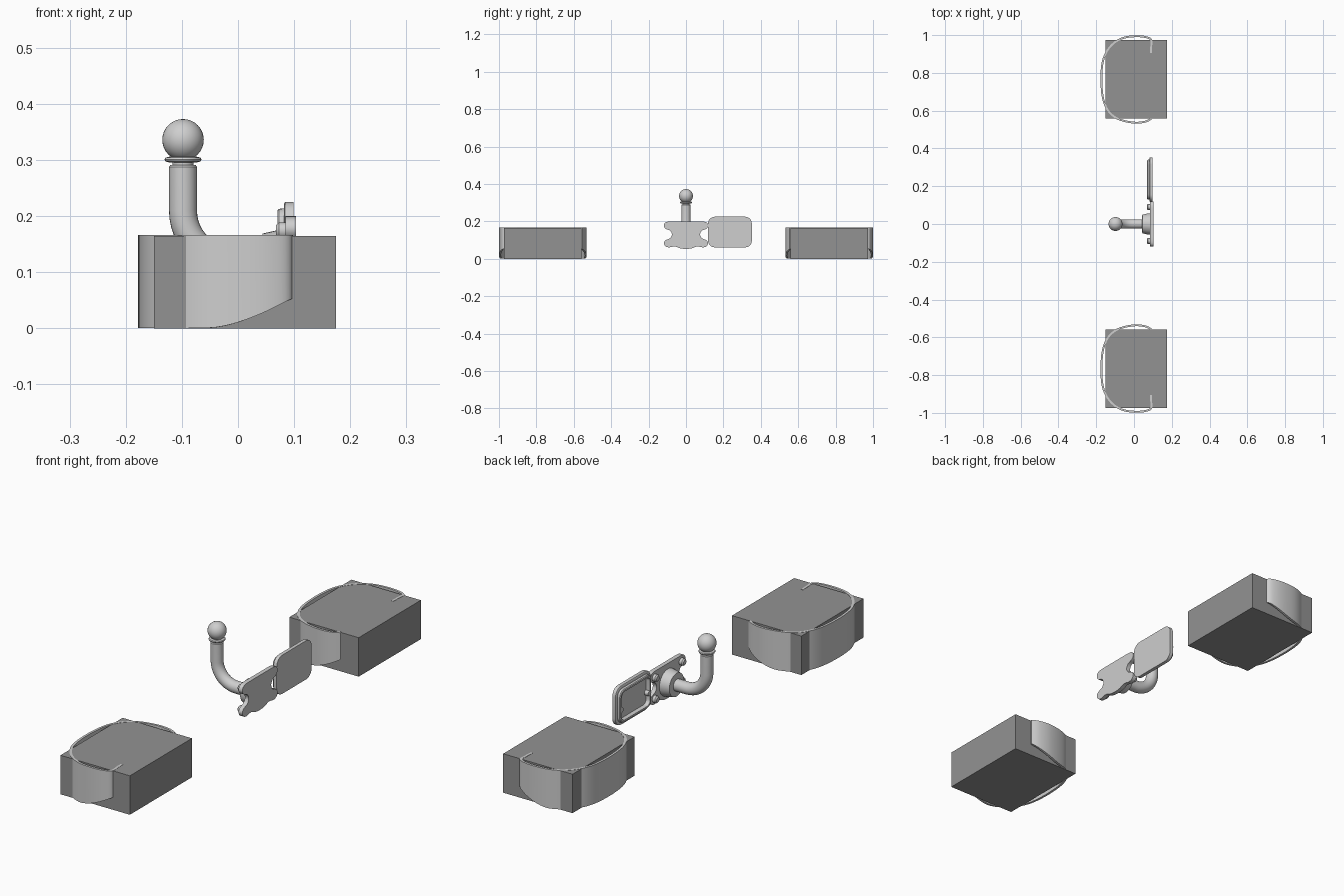
import bpy, bmesh, math
from mathutils import Vector

if "Cube" in bpy.data.objects:
    bpy.data.objects.remove(bpy.data.objects["Cube"])


def material(name, v):
    m = bpy.data.materials.new(name)
    m.diffuse_color = (v, v, v, 1)
    m.use_nodes = True
    m.node_tree.nodes["Principled BSDF"].inputs["Base Color"].default_value = m.diffuse_color
    return m


LIGHT = material("light grey", 0.62)
DARK = material("dark grey", 0.29)


def finish(name, bm, mat, smooth=True):
    bmesh.ops.recalc_face_normals(bm, faces=bm.faces)
    me = bpy.data.meshes.new(name)
    bm.to_mesh(me)
    bm.free()
    ob = bpy.data.objects.new(name, me)
    bpy.context.collection.objects.link(ob)
    me.materials.append(mat)
    if smooth:
        bpy.ops.object.select_all(action='DESELECT')
        ob.select_set(True)
        bpy.context.view_layer.objects.active = ob
        bpy.ops.object.shade_smooth_by_angle(angle=math.radians(35))
    return ob


def loft(name, loops, mat):
    """Skin a stack of equal loops and cap both ends."""
    bm = bmesh.new()
    rings = [[bm.verts.new(p) for p in lp] for lp in loops]
    n = len(rings[0])
    for a, b in zip(rings, rings[1:]):
        for i in range(n):
            j = (i + 1) % n
            bm.faces.new((a[i], a[j], b[j], b[i]))
    bm.faces.new(rings[0])
    bm.faces.new(rings[-1])
    return finish(name, bm, mat)


def spline(pts, steps=6, closed=False):
    """Catmull-Rom curve through 2D points."""
    pts = [Vector(p) for p in pts]
    n, out = len(pts), []
    get = (lambda i: pts[i % n]) if closed else (lambda i: pts[max(0, min(n - 1, i))])
    for i in range(n if closed else n - 1):
        a, b, c, d = (get(i + k) for k in (-1, 0, 1, 2))
        for s in range(steps):
            t = s / steps
            out.append(0.5 * (2 * b + (c - a) * t + (2 * a - 5 * b + 4 * c - d) * t * t
                              + (3 * b - a - 3 * c + d) * t ** 3))
    return out if closed else out + [pts[-1]]


def turned(name, profile, centre, axis, n=32):
    """Solid of revolution from (radius, offset) pairs along x or z."""
    loops = []
    for r, h in profile:
        lp = []
        for k in range(n):
            a = 2 * math.pi * k / n
            u, v = r * math.cos(a), r * math.sin(a)
            lp.append(Vector(centre) + Vector((h, u, v) if axis == 'x' else (u, v, h)))
        loops.append(lp)
    return loft(name, loops, LIGHT)


# Speaker-like blocks with a wrapped strap on each
STRAP = [(0.09, 0.905), (0.091, 0.94), (0.091, 0.975), (0.06, 0.99), (0.01, 0.994),
         (-0.05, 0.987), (-0.1, 0.963), (-0.14, 0.92), (-0.165, 0.86), (-0.173, 0.77),
         (-0.165, 0.67), (-0.14, 0.605), (-0.1, 0.565), (-0.05, 0.545), (0.01, 0.536),
         (0.06, 0.542), (0.091, 0.557)]


def strap_bottom(x):
    return 0.001 + 0.052 * max(0, (x + 0.05) / 0.142) ** 1.6


for side, label in ((1, "back"), (-1, "front")):
    bm = bmesh.new()
    bmesh.ops.create_cube(bm, size=1)
    for v in bm.verts:
        v.co = (0.0125 + v.co.x * 0.325, side * (0.766 + v.co.y * 0.416), 0.0825 + v.co.z * 0.165)
    finish(label + "_block", bm, DARK, smooth=False)

    path = spline(STRAP, 5)
    loops = []
    for i, p in enumerate(path):
        t = (path[min(i + 1, len(path) - 1)] - path[max(i - 1, 0)]).normalized()
        nrm = Vector((-t.y, t.x)) * 0.005
        a, b = p + nrm, p - nrm
        lo = strap_bottom(p.x)
        loops.append([(q.x, side * q.y, z) for q, z in ((a, lo), (b, lo), (b, 0.166), (a, 0.166))])
    loft(label + "_strap", loops, LIGHT)

# Mounting plate with a notch at each end
HALF = [(0.0, 0.2), (0.05, 0.2), (0.095, 0.199), (0.113, 0.191), (0.118, 0.175), (0.108, 0.16),
        (0.085, 0.15), (0.075, 0.13), (0.085, 0.11), (0.108, 0.1), (0.118, 0.085),
        (0.11, 0.067), (0.09, 0.061), (0.06, 0.066), (0.03, 0.056), (0.0, 0.053)]
outline = spline(HALF + [(-y, z) for y, z in HALF[-2:0:-1]], 4, True)
loft("mounting_plate", [[(x, p.x, p.y) for p in outline] for x in (0.085, 0.103)], LIGHT)

# Screws
for y in (-0.09, 0.09):
    for z in (0.174, 0.084):
        turned("screw", [(0.015, 0.086), (0.015, 0.073), (0.010, 0.068)], (0, y, z), 'x', 16)

# Flange where the arm meets the plate
ARM_Z = 0.12
turned("arm_flange", [(0.057, 0.086), (0.055, 0.07), (0.049, 0.044), (0.03, 0.042)],
       (0, 0, ARM_Z), 'x')

# Bent arm: horizontal run, elbow, upright post
PX, R, TUBE = -0.098, 0.09, 0.025
centres = [(Vector((0.05, 0, ARM_Z)), 0.0)]
for k in range(13):
    a = math.pi / 2 * k / 12
    centres.append((Vector((PX + R - R * math.sin(a), 0, ARM_Z + R - R * math.cos(a))), a))
centres.append((Vector((PX, 0, 0.288)), math.pi / 2))
loops = []
for c, a in centres:
    up = Vector((math.sin(a), 0, math.cos(a)))
    loops.append([c + TUBE * (math.cos(b) * up + math.sin(b) * Vector((0, 1, 0)))
                  for b in (2 * math.pi * k / 24 for k in range(24))])
loops.append([Vector((PX, 0, 0.291)) + (p - centres[-1][0]) * 0.9 for p in loops[-1]])
loft("bent_arm", loops, LIGHT)

# Neck, collar and ball on the post
turned("neck", [(0.019, 0.285), (0.019, 0.312)], (PX, 0, 0), 'z')
turned("collar", [(0.026, 0.296), (0.031, 0.2975), (0.033, 0.301), (0.031, 0.3045), (0.024, 0.306)],
       (PX, 0, 0), 'z')
bm = bmesh.new()
bmesh.ops.create_uvsphere(bm, u_segments=32, v_segments=16, radius=0.037)
bmesh.ops.translate(bm, verts=bm.verts, vec=(PX, 0, 0.336))
finish("ball", bm, LIGHT)


# Cover: rounded tray with a raised rim, open towards the arm
def rounded(x, inset):
    cy, cz, hw, hh, r = 0.235, 0.143, 0.117 - inset, 0.082 - inset, 0.036 - inset * 0.7
    pts = []
    for q, (sy, sz) in enumerate(((1, 1), (-1, 1), (-1, -1), (1, -1))):
        for k in range(7):
            a = math.pi / 2 * (q + k / 6)
            pts.append((x, cy + sy * (hw - r) + r * math.cos(a), cz + sz * (hh - r) + r * math.sin(a)))
    return pts


loft("cover", [rounded(x, i) for x, i in ((0.099, 0), (0.084, 0), (0.082, 0.003), (0.082, 0.011),
                                          (0.073, 0.012), (0.07, 0.015), (0.07, 0.022),
                                          (0.088, 0.023))], LIGHT)

# Small fixing bosses inside the cover ends
for y in (0.142, 0.328):
    turned("cover_boss", [(0.011, 0.089), (0.011, 0.071), (0.006, 0.071)], (0, y, 0.13), 'x', 16)
